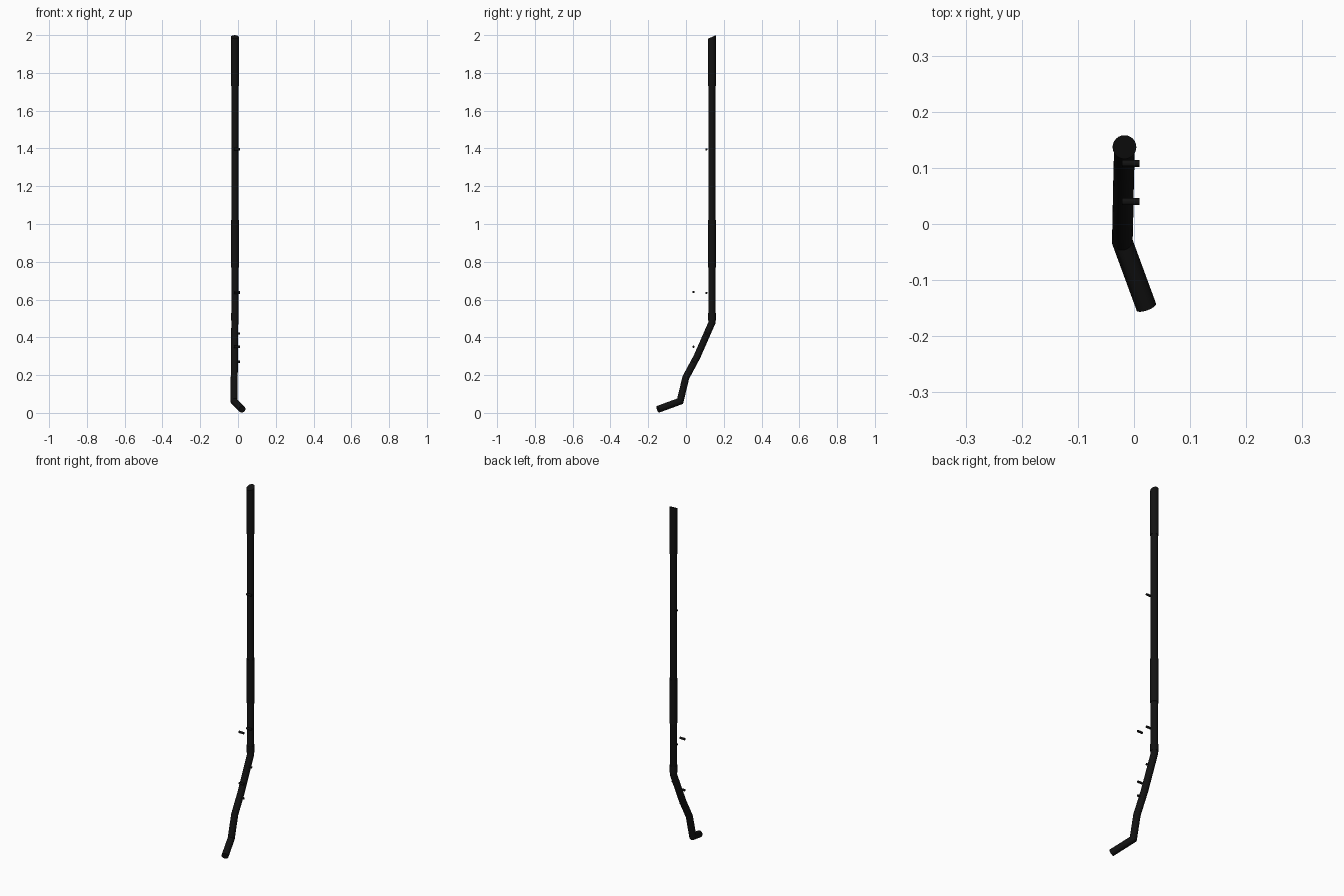
import bpy, bmesh, math
from mathutils import Vector

if "Cube" in bpy.data.objects:
    bpy.data.objects.remove(bpy.data.objects["Cube"])

black = bpy.data.materials.new("black_paint")
black.diffuse_color = (0.006, 0.006, 0.006, 1)
black.use_nodes = True
black.node_tree.nodes["Principled BSDF"].inputs["Base Color"].default_value = black.diffuse_color


def tube(name, pts, r, sides=24, end_normal=None):
    """Round tube along a path with mitred bends and capped ends."""
    pts = [Vector(p) for p in pts]
    bm = bmesh.new()
    d0 = (pts[1] - pts[0]).normalized()
    side = Vector((1, 0, 0)) if abs(d0.x) < 0.9 else Vector((0, 1, 0))
    u = (side - d0 * side.dot(d0)).normalized()
    v = d0.cross(u)
    last = len(pts) - 1
    ring = []
    for i in range(sides):
        a = 2 * math.pi * i / sides
        ring.append(pts[0] + r * (math.cos(a) * u + math.sin(a) * v))
    rings = [[bm.verts.new(p) for p in ring]]
    for k in range(1, last + 1):
        d = (pts[k] - pts[k - 1]).normalized()
        n = d
        if k < last:
            n = d + (pts[k + 1] - pts[k]).normalized()
        elif end_normal:
            n = Vector(end_normal)
        # slide the ring along the segment onto the joint plane
        ring = [p + d * ((pts[k] - p).dot(n) / d.dot(n)) for p in ring]
        rings.append([bm.verts.new(p) for p in ring])
    for a, b in zip(rings, rings[1:]):
        for i in range(sides):
            j = (i + 1) % sides
            bm.faces.new((a[i], a[j], b[j], b[i]))
    bm.faces.new(rings[0])
    bm.faces.new(rings[-1])
    bmesh.ops.recalc_face_normals(bm, faces=bm.faces)
    me = bpy.data.meshes.new(name)
    bm.to_mesh(me)
    bm.free()
    ob = bpy.data.objects.new(name, me)
    bpy.context.collection.objects.link(ob)
    me.materials.append(black)
    bpy.context.view_layer.objects.active = ob
    ob.select_set(True)
    bpy.ops.object.shade_smooth_by_angle(angle=math.radians(25))
    ob.select_set(False)
    return ob


X, Y = -0.017, 0.137
slant = (0, -0.45, 1)

# Main pipe: kicked foot, sloping offset, long straight riser
tube("main_pipe", [(0.022, -0.148, 0.019), (-0.021, -0.031, 0.062),
                   (-0.020, -0.001, 0.187), (-0.019, 0.058, 0.297),
                   (X, Y, 0.477), (X, Y, 1.985)], 0.0185, end_normal=slant)

# Wider sleeves around the riser, the top one cut at a slant
tube("top_sleeve", [(X, Y, 1.73), (X, Y, 1.99)], 0.0212, end_normal=slant)
tube("middle_sleeve", [(X, Y, 0.77), (X, Y, 1.02)], 0.0212)
tube("lower_collar", [(X, Y, 0.49), (X, Y, 0.53)], 0.0205)

# Short fixing pins running across
for i, (y, z) in enumerate([(0.108, 1.395), (0.108, 0.635), (0.108, 0.42),
                            (0.040, 0.64), (0.040, 0.35), (0.040, 0.27)]):
    tube(f"fixing_pin_{i + 1}", [(-0.021, y, z), (0.010, y, z)], 0.0062, 12)
